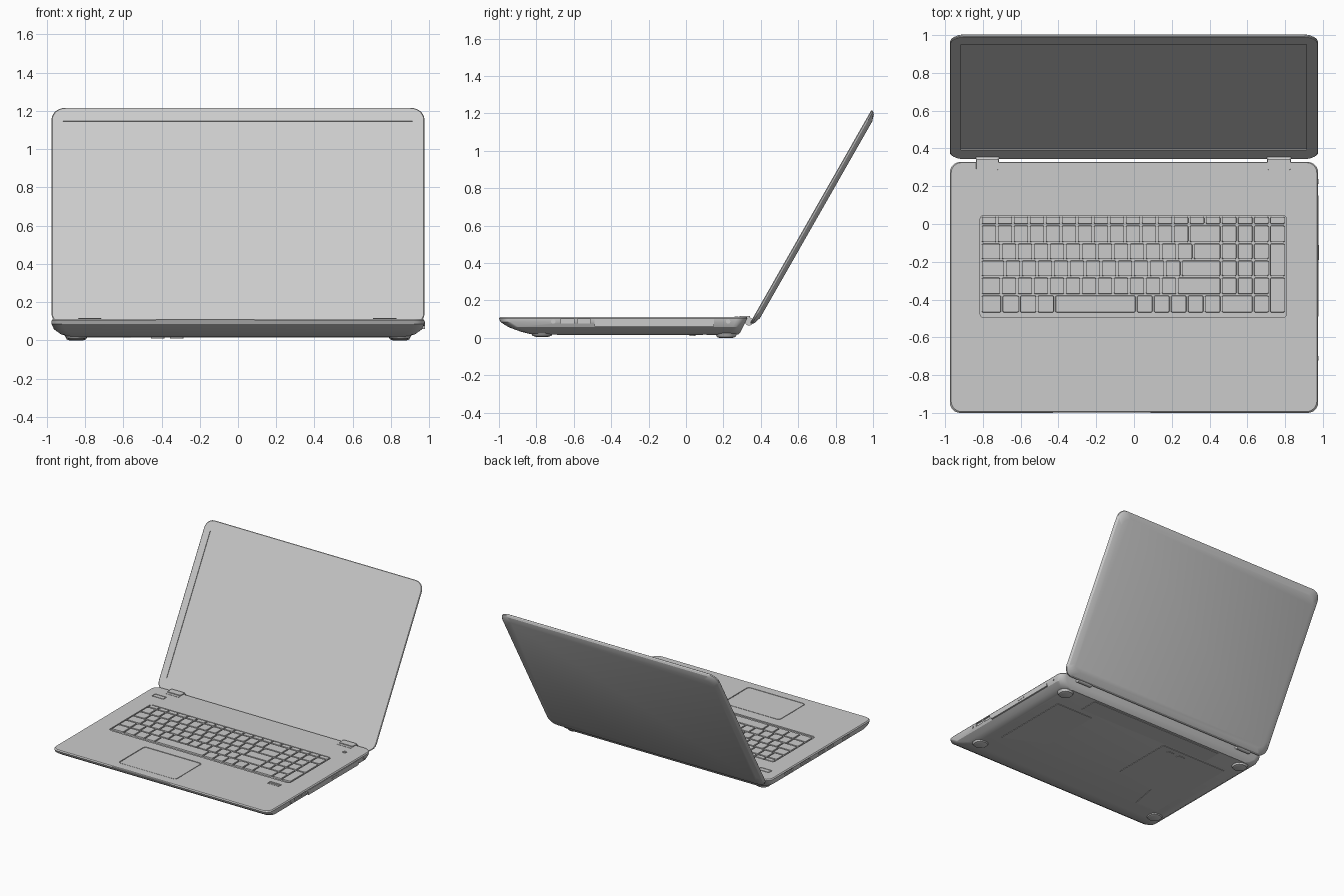
import bpy, bmesh, math
from mathutils import Matrix

cube = bpy.data.objects.get("Cube")
if cube:
    bpy.data.objects.remove(cube, do_unlink=True)

grey = bpy.data.materials.new("light_grey")
grey.use_nodes = True
COLOUR = (0.6, 0.6, 0.6, 1)
grey.diffuse_color = COLOUR
grey.node_tree.nodes["Principled BSDF"].inputs["Base Color"].default_value = COLOUR


def ring(x0, x1, y0, y1, r, seg):
    """Outline of a rounded rectangle, counter-clockwise."""
    if r <= 0:
        return [(x0, y0), (x1, y0), (x1, y1), (x0, y1)]
    centres = [(x1 - r, y1 - r), (x0 + r, y1 - r), (x0 + r, y0 + r), (x1 - r, y0 + r)]
    points = []
    for i, (cx, cy) in enumerate(centres):
        for k in range(seg + 1):
            a = math.pi / 2 * (i + k / seg)
            points.append((cx + r * math.cos(a), cy + r * math.sin(a)))
    return points


def stack(bm, outlines):
    """Join (z, outline) rings from bottom to top and cap both ends."""
    rings = [[bm.verts.new((x, y, z)) for x, y in pts] for z, pts in outlines]
    for low, high in zip(rings, rings[1:]):
        for i in range(len(low)):
            j = (i + 1) % len(low)
            bm.faces.new((low[i], low[j], high[j], high[i]))
    bm.faces.new(rings[0][::-1])
    bm.faces.new(rings[-1])


def block(bm, x0, x1, y0, y1, z0, z1, r=0.0, taper=0.0, seg=4):
    stack(bm, [(z0, ring(x0, x1, y0, y1, r, seg)),
               (z1, ring(x0 + taper, x1 - taper, y0 + taper, y1 - taper, r, seg))])


def finish(name, bm, smooth=False):
    bmesh.ops.recalc_face_normals(bm, faces=bm.faces[:])
    mesh = bpy.data.meshes.new(name)
    bm.to_mesh(mesh)
    bm.free()
    obj = bpy.data.objects.new(name, mesh)
    bpy.context.collection.objects.link(obj)
    mesh.materials.append(grey)
    if smooth:
        activate(obj)
        bpy.ops.object.shade_smooth_by_angle(angle=math.radians(25))
    return obj


def activate(obj):
    bpy.ops.object.select_all(action='DESELECT')
    obj.select_set(True)
    bpy.context.view_layer.objects.active = obj


def carve(obj, bm):
    """Subtract the shapes in bm from obj."""
    cutter = finish("cutter", bm)
    cutter.hide_render = True
    mod = obj.modifiers.new("carve", 'BOOLEAN')
    mod.operation, mod.solver, mod.object = 'DIFFERENCE', 'EXACT', cutter
    activate(obj)
    bpy.ops.object.modifier_apply(modifier=mod.name)
    bpy.data.objects.remove(cutter, do_unlink=True)


DECK = 0.112

# Base: tapered shell, wider towards the deck
bm = bmesh.new()
shell = [(0.018, 0.88, -0.82, 0.28), (0.032, 0.925, -0.88, 0.292), (0.058, 0.962, -0.95, 0.305),
         (0.085, 0.974, -0.992, 0.318), (0.104, 0.975, -1.0, 0.328), (DECK, 0.968, -0.993, 0.325)]
stack(bm, [(z, ring(-hx, hx, y0, y1, 0.055, 6)) for z, hx, y0, y1 in shell])
base = finish("base", bm, smooth=True)

# Pockets for keyboard, trackpad, buttons and ports
bm = bmesh.new()
block(bm, -0.815, 0.807, -0.495, 0.045, DECK - 0.01, 0.2, 0.02)
block(bm, -0.43, 0.087, -0.922, -0.582, DECK - 0.006, 0.2, 0.025)
block(bm, -0.892, -0.788, 0.168, 0.214, DECK - 0.005, 0.2, 0.005)
block(bm, 0.814, 0.846, 0.166, 0.198, DECK - 0.005, 0.2, 0.0159)
block(bm, 0.674, 0.776, -0.588, -0.548, DECK - 0.005, 0.2, 0.004)
block(bm, -0.43, 0.087, -1.1, -0.993, 0.102, 0.107)
for y0, y1 in [(-0.67, -0.6), (-0.58, -0.51)]:
    block(bm, 0.962, 1.1, y0, y1, 0.078, 0.1)
for y0, y1 in [(-0.7, -0.62), (-0.5, -0.43), (-0.38, -0.31), (-0.2, -0.08), (0.02, 0.12)]:
    block(bm, -1.1, -0.962, y0, y1, 0.076, 0.098)
carve(base, bm)

# Trackpad and small deck buttons
bm = bmesh.new()
block(bm, -0.424, 0.081, -0.918, -0.588, 0.1, DECK - 0.001, 0.022)
finish("trackpad", bm)
bm = bmesh.new()
block(bm, -0.886, -0.794, 0.174, 0.208, 0.1, DECK, 0.004)
finish("shortcut_button", bm)
bm = bmesh.new()
block(bm, 0.819, 0.841, 0.171, 0.193, 0.1, DECK + 0.001, 0.0109)
finish("power_button", bm)
bm = bmesh.new()
for y in (-0.583, -0.565):
    block(bm, 0.68, 0.77, y, y + 0.013, 0.1, DECK - 0.001)
finish("fingerprint_reader", bm)

# Keyboard: rows given as key widths, scaled to the row length
GAP = 0.004


def key(bm, x0, x1, y0, y1):
    block(bm, x0 + GAP, x1 - GAP, y0 + GAP, y1 - GAP, 0.1, DECK + 0.001, 0.006, 0.002, 2)


LEFT, SPLIT, RIGHT = -0.81, 0.461, 0.802
edges = [0.042, -0.004, -0.1, -0.19, -0.28, -0.375, -0.49]
edges[-1] = -0.472
rows = [[1] * 15,
        [1] * 13 + [2],
        [1.25] + [1] * 12 + [1.75],
        [1.5] + [1] * 11 + [2.5],
        [1.25] + [1] * 11 + [2.75],
        [1.3, 1.1, 1.1, 1.1, 5.1] + [1.06] * 5]
bm = bmesh.new()
for row, top, bottom in zip(rows, edges, edges[1:]):
    unit = (SPLIT - LEFT) / sum(row)
    x = LEFT
    for width in row:
        key(bm, x, x + width * unit, bottom, top)
        x += width * unit
finish("main_keys", bm)

bm = bmesh.new()
pad = (RIGHT - SPLIT) / 4
for r in range(6):
    for c in range(4):
        x = SPLIT + c * pad
        if c == 3 and r >= 2:          # tall plus and enter keys
            if r % 2 == 0:
                key(bm, x, x + pad, edges[r + 2], edges[r])
        elif r == 5 and c < 2:         # wide zero key
            if c == 0:
                key(bm, x, x + 2 * pad, edges[6], edges[5])
        else:
            key(bm, x, x + pad, edges[r + 1], edges[r])
finish("number_keys", bm)

# Side details: drive bay, audio jack and lock socket
bm = bmesh.new()
block(bm, 0.94, 0.977, -0.49, 0.15, 0.06, 0.1)
block(bm, 0.97, 0.979, -0.19, -0.11, 0.076, 0.084)
finish("drive_bay", bm)
for name, y in (("audio_jack", -0.71), ("power_socket", 0.225)):
    bm = bmesh.new()
    bmesh.ops.create_cone(bm, cap_ends=True, segments=16, radius1=0.012, radius2=0.012, depth=0.012,
                          matrix=Matrix.Translation((0.971, y, 0.088)) @ Matrix.Rotation(math.pi / 2, 4, 'Y'))
    finish(name, bm)

# Underside: service doors, latches and feet
doors = {"drive_door": [(0.46, -0.445), (0.79, -0.59), (0.79, 0.06), (0.46, 0.06)],
         "memory_door": [(-0.21, -0.41), (-0.56, -0.47), (-0.6, -0.69), (-0.8, -0.69),
                         (-0.8, 0.09), (-0.21, 0.09)],
         "battery": [(-0.6, 0.11), (0.6, 0.11), (0.6, 0.26), (-0.6, 0.26)]}
for name, outline in doors.items():
    bm = bmesh.new()
    stack(bm, [(0.0145, outline), (0.02, outline)])
    finish(name, bm)
bm = bmesh.new()
for x in (-0.32, -0.42):
    block(bm, x - 0.035, x + 0.035, 0.02, 0.05, 0.011, 0.02, 0.014)
finish("latches", bm)
for side, s in (("left", 1), ("right", -1)):
    for end, y in (("front", -0.77), ("rear", 0.215)):
        bm = bmesh.new()
        z = 0.006 if end == "front" else 0.0
        stack(bm, [(h, ring(s * 0.845 - w, s * 0.845 + w, y - w, y + w, w * 0.9, 6))
                   for h, w in ((z, 0.035), (z + 0.005, 0.05), (0.025, 0.06))])
        finish(f"{side}_{end}_foot", bm, smooth=True)

# Hinges: cover plate on the deck with a barrel behind it
for name, x0, x1 in (("left_hinge", 0.705, 0.83), ("right_hinge", -0.837, -0.715)):
    bm = bmesh.new()
    block(bm, x0, x1, 0.285, 0.345, 0.08, DECK + 0.006, 0.006, 0.002)
    block(bm, x0, x1, 0.26, 0.28, 0.1, DECK + 0.002)
    bmesh.ops.create_cone(bm, cap_ends=True, segments=20, radius1=0.022, radius2=0.022, depth=x1 - x0,
                          matrix=Matrix.Translation(((x0 + x1) / 2, 0.337, 0.088))
                          @ Matrix.Rotation(math.pi / 2, 4, 'Y'))
    finish(name, bm, smooth=True)

# Lid: built flat with the display facing up, then tilted open
LENGTH = 1.31
bm = bmesh.new()
levels = [(-0.034, 0.05), (-0.022, 0.012), (-0.012, 0.002), (-0.004, 0), (0, 0.004)]
stack(bm, [(z, ring(-0.975 + d, 0.975 - d, d, LENGTH - d, 0.07, 6)) for z, d in levels])
lid = finish("lid", bm, smooth=True)
bm = bmesh.new()
block(bm, -0.915, 0.912, 0.1, 1.228, -0.005, 0.1)
carve(lid, bm)
lid.location = (0, 0.342, 0.08)
lid.rotation_euler.x = math.radians(60.3)
